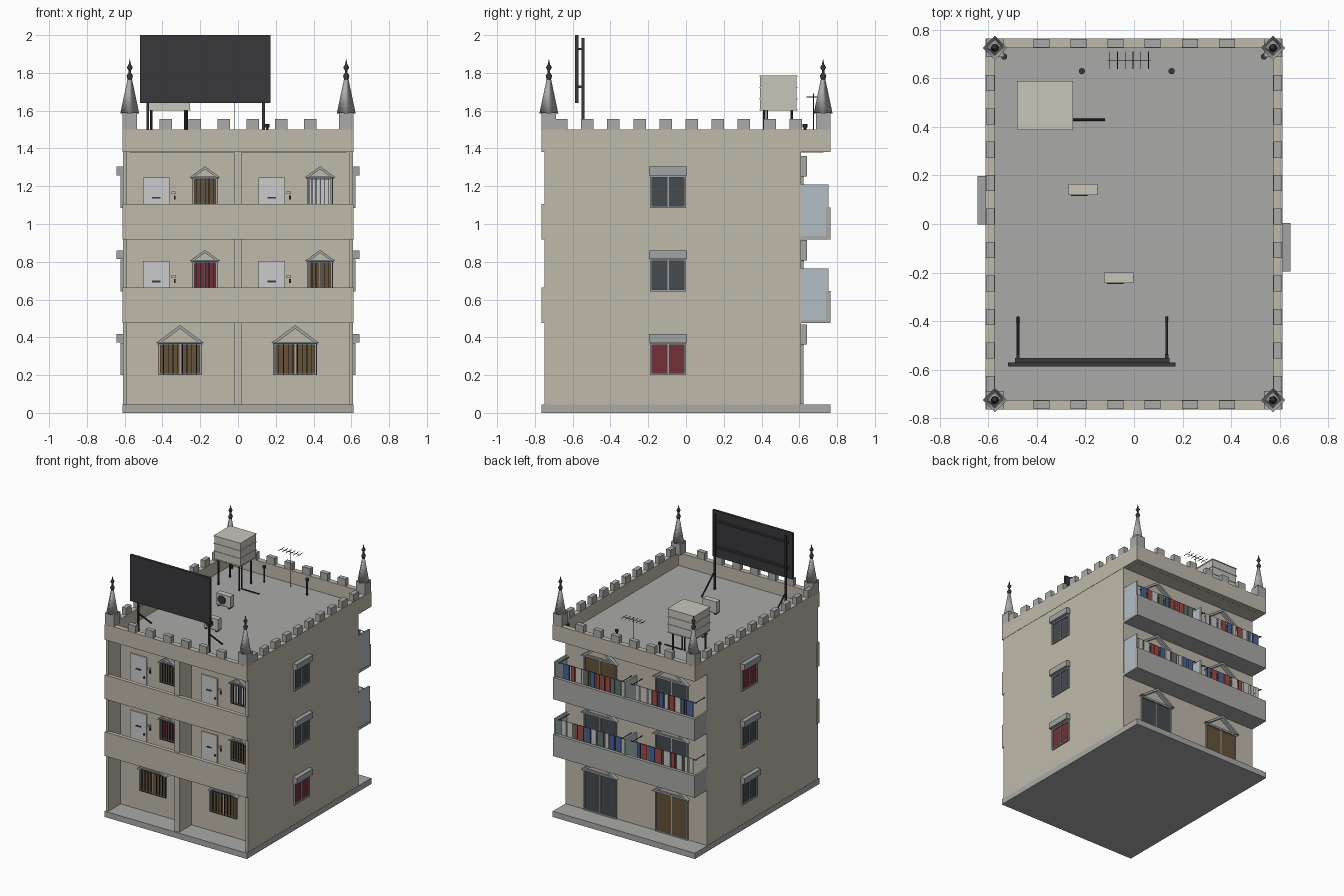
import bpy, bmesh, math, random
from mathutils import Matrix, Vector

if "Cube" in bpy.data.objects:
    bpy.data.objects.remove(bpy.data.objects["Cube"])

random.seed(4)

def mat(name, r, g, b):
    m = bpy.data.materials.new(name)
    m.diffuse_color = (r, g, b, 1)
    m.use_nodes = True
    m.node_tree.nodes["Principled BSDF"].inputs["Base Color"].default_value = m.diffuse_color
    return m

WALL = mat("wall", .53, .49, .41)
STONE = mat("stone", .40, .40, .39)
DARK = mat("dark_metal", .04, .04, .045)
GLASS = mat("dark_glass", .06, .07, .08)
RED = mat("red", .17, .03, .04)
BROWN = mat("brown", .13, .085, .04)
PALE = mat("pale", .58, .60, .60)
PANEL = mat("blue_panel", .45, .52, .55)
FRAME = mat("frame", .36, .37, .38)
CREAM = mat("cream", .58, .56, .50)
CLOTHES = [mat("cloth_white", .6, .58, .54), mat("cloth_red", .35, .07, .06),
           mat("cloth_blue", .07, .12, .3), mat("cloth_green", .12, .17, .15)]

def finish(name, bm, m=None, smooth=False, M=Matrix()):
    bmesh.ops.transform(bm, matrix=M, verts=bm.verts)
    bmesh.ops.recalc_face_normals(bm, faces=bm.faces)
    me = bpy.data.meshes.new(name)
    bm.to_mesh(me)
    bm.free()
    for p in me.polygons:
        p.use_smooth = smooth
    ob = bpy.data.objects.new(name, me)
    bpy.context.collection.objects.link(ob)
    if m:
        me.materials.append(m)
    return ob

def boxes(name, specs, m=None, M=Matrix()):
    """Each spec: x0, x1, y0, y1, z0, z1"""
    bm = bmesh.new()
    for x0, x1, y0, y1, z0, z1 in specs:
        T = Matrix.Translation(((x0+x1)/2, (y0+y1)/2, (z0+z1)/2))
        bmesh.ops.create_cube(bm, size=1, matrix=T @ Matrix.Diagonal((x1-x0, y1-y0, z1-z0, 1)))
    return finish(name, bm, m, M=M)

def rods(name, segs, r, m=None, n=8):
    bm = bmesh.new()
    for a, b in segs:
        a, b = Vector(a), Vector(b)
        R = (b-a).to_track_quat('Z', 'Y').to_matrix().to_4x4()
        bmesh.ops.create_cone(bm, cap_ends=True, segments=n, radius1=r, radius2=r,
                              depth=(b-a).length, matrix=Matrix.Translation((a+b)/2) @ R)
    return finish(name, bm, m)

def prism(name, pts, y0, y1, m, M):
    bm = bmesh.new()
    f = bm.faces.new([bm.verts.new((x, y0, z)) for x, z in pts])
    g = bmesh.ops.extrude_face_region(bm, geom=[f])
    bmesh.ops.translate(bm, vec=(0, y1-y0, 0), verts=[v for v in g['geom'] if isinstance(v, bmesh.types.BMVert)])
    return finish(name, bm, m, M=M)

def gable(M, w, z, h, t=.02):
    s = t * w / h
    prism("gable_trim", [(-w, z), (0, z+h), (w, z), (w-s, z), (0, z+h-t), (s-w, z)], -.03, 0, FRAME, M)
    boxes("gable_lintel", [(-w+.01, w-.01, -.014, 0, z-.008, z+.006)], FRAME, M)

def window(M, w, h, glass, bars=0, t=.01):
    """Framed window facing -y, bottom centre at the origin"""
    w /= 2
    boxes("window_glass", [(-w+t, w-t, -.004, .002, t, h-t)], glass, M)
    boxes("window_frame", [(-w, -w+t, -.012, 0, 0, h), (w-t, w, -.012, 0, 0, h), (-w+t, w-t, -.012, 0, 0, t),
                           (-w+t, w-t, -.012, 0, h-t, h), (-.004, .004, -.009, 0, t, h-t)], FRAME, M)
    if bars:
        boxes("window_bars", [(-w+2*w*i/bars-.002, -w+2*w*i/bars+.002, -.018, -.013, 0, h)
                              for i in range(bars+1)] + [(-w, w, -.018, -.013, z, z+.004) for z in (0, h-.004)], DARK, M)

def place(x, y, z, deg=0):
    return Matrix.Translation((x, y, z)) @ Matrix.Rotation(math.radians(deg), 4, 'Z')

# Main masses
FY, BY, EY, EX, ROOF = -.60, .61, .765, .612, 1.40
boxes("plinth", [(-EX, EX, -EY, EY, 0, .045)], STONE)
boxes("building_core", [(-.61, .61, FY, BY, .045, 1.38)], WALL)
boxes("gallery_fin_walls", [(a, b, -.75, FY, .045, 1.38) for a, b in ((-.61, -.59), (-.02, .02), (.59, .61))], WALL)
boxes("roof_deck", [(-.58, .58, -.73, .73, 1.381, ROOF)], STONE)
boxes("roof_parapet", [(-EX, EX, s*EY-.02-s*.02, s*EY+.02-s*.02, 1.38, 1.5) for s in (-1, 1)] +
      [(s*(EX-.02)-.02, s*(EX-.02)+.02, -EY+.04, EY-.04, 1.38, 1.5) for s in (-1, 1)], WALL)
boxes("roof_soffit", [(-.575, .575, -.728, .728, 1.379, 1.385)], WALL)

# Merlons along all four sides
m = []
for s in (-1, 1):
    for i in range(6):
        x = -.382 + i*.153
        m.append((x-.033, x+.033, s*.745-.018, s*.745+.018, 1.5, 1.555))
    for i in range(10):
        y = -.66 + i*.138
        m.append((s*.592-.018, s*.592+.018, y-.033, y+.033, 1.5, 1.555))
boxes("merlons", m, STONE)

# Corner spires: four-sided lathe with finial
def lathe(name, prof, m, M, n=4, smooth=True):
    bm = bmesh.new()
    vs = [bm.verts.new((r, 0, z)) for r, z in prof]
    es = [bm.edges.new(p) for p in zip(vs, vs[1:])]
    bmesh.ops.spin(bm, geom=vs+es, cent=(0, 0, 0), axis=(0, 0, 1), angle=2*math.pi, steps=n)
    bmesh.ops.remove_doubles(bm, verts=bm.verts, dist=1e-5)
    return finish(name, bm, m, smooth, M)

for sx in (-1, 1):
    for sy in (-1, 1):
        x, y = sx*.573, sy*.726
        boxes("spire_base", [(x-.038, x+.038, y-.038, y+.038, 1.5, 1.59)], STONE)
        lathe("corner_spire", [(0, 1.585), (.05, 1.585), (.011, 1.77), (0, 1.77)], STONE, place(x, y, 0))
        lathe("spire_finial", [(.012, 1.765), (.017, 1.785), (.007, 1.80), (.006, 1.812), (.016, 1.828),
                               (.006, 1.845), (0, 1.875)], DARK, place(x, y, 0), 8)

# Floors: front galleries and rear balconies
for k, z in enumerate((.475, .918)):
    boxes("gallery_slab", [(-.59, .59, -.745, FY, z, z+.018)], STONE)
    boxes("gallery_balustrade", [(-EX, EX, -EY, -.735, z, z+.188)], WALL)
    boxes("balcony_slab", [(-.61, .61, BY, .74, z, z+.018)], STONE)
    boxes("balcony_parapet", [(-.61, .61, .74, EY, z, z+.17), (-.61, -.595, BY, .74, z+.018, z+.17)], STONE)
    boxes("balcony_screens", [(a-.012, a, BY, .755, z+.018, z+.29) for a in (.608, .006)], PANEL)
    # Laundry poles, brackets and clothes
    rods("laundry_poles", [((a, .725, z+.275), (a+.57, .725, z+.275)) for a in (-.6, .02)] +
         [((a, BY, z+.275), (a, .735, z+.275)) for a in (-.59, -.05, .04, .58)], .003, DARK, 6)
    sets = {c: [] for c in CLOTHES}
    for a in (-.57, .05):
        x = a
        while x < a+.48:
            w = random.uniform(.025, .055)
            sets[random.choice(CLOTHES)].append((x, x+w, .721, .729, z+random.uniform(.10, .16), z+.278))
            x += w + random.uniform(.005, .022)
    for c, spec in sets.items():
        if spec:
            boxes("laundry", spec, c)

# Ground floor front windows
for x in (-.307, .303):
    M = place(x, FY, .2)
    window(M, .225, .17, BROWN, 9)
    gable(M, .128, .17, .095)

# Gallery doors, windows and fittings
for z, cols in ((.493, (RED, BROWN)), (.936, (BROWN, PALE))):
    for x, c in zip((-.175, .435), cols):
        M = place(x, FY, z+.155)
        window(M, .13, .155, c, 6)
        gable(M, .083, .155, .06, .016)
        D = place(x-.257, FY, z)
        boxes("apartment_door", [(-.07, .07, -.01, 0, 0, .31)], PALE, D)
        boxes("mail_slot", [(-.022, .022, -.014, -.009, .198, .208)], DARK, D)
        boxes("door_handle", [(.05, .06, -.022, -.009, .15, .16)], DARK, D)
        boxes("intercom", [(.092, .102, -.01, 0, .195, .215)], DARK, D)
        boxes("wall_lamp", [(.08, .102, -.016, 0, .222, .236)], CREAM, D)

# Rear glazed doors
for z, cols in ((.046, (BROWN, GLASS)), (.493, (GLASS, GLASS)), (.936, (GLASS, BROWN))):
    for x, c in zip((-.307, .307), cols):
        M = place(x, BY, z, 180)
        window(M, .28, .315, c)
        gable(M, .155, .315, .108)

# Side windows with shutter boxes
for s, y, cols in ((1, -.095, (RED, GLASS, GLASS)), (-1, .098, (GLASS, GLASS, RED))):
    for i, c in enumerate(cols):
        M = place(s*.61, y, .2+.443*i, s*90)
        window(M, .19, .17, c)
        boxes("shutter_box", [(-.1, .1, -.034, 0, .172, .218)], FRAME, M)

# Billboard with posts and struts
boxes("billboard_panel", [(-.52, .172, -.588, -.57, 1.64, 2.0)], DARK)
boxes("billboard_posts", [(x-.007, x+.007, -.552, -.538, ROOF, 1.985) for x in (-.478, .135)] +
      [(-.49, .147, -.57, -.552, z, z+.012) for z in (1.72, 1.92)], DARK)
rods("billboard_struts", [((x, -.54, 1.535), (x, -.385, ROOF)) for x in (-.478, .135)], .006, DARK)

# Water tank on legs
boxes("water_tank", [(-.478, -.255, .392, .585, 1.602, 1.785)] +
      [(-.482, -.251, .388, .589, z, z+.006) for z in (1.60, 1.66, 1.72, 1.78)], CREAM)
rods("tank_legs", [((x, y, ROOF), (x, y, 1.602)) for x in (-.46, -.28) for y in (.415, .56)], .007, DARK)
rods("tank_pipe", [((-.27, .43, ROOF+.012), (-.12, .43, ROOF+.012)), ((-.27, .43, ROOF+.012), (-.27, .43, 1.61))], .005, DARK)

# Air conditioners
for x, y in ((-.21, .142), (-.063, -.222)):
    boxes("air_conditioner", [(x-.06, x+.06, y-.022, y+.022, 1.412, 1.5)] , CREAM)
    boxes("air_conditioner_feet", [(x+a-.006, x+a+.006, y-.022, y+.022, ROOF, 1.412) for a in (-.045, .045)], DARK)
    rods("air_conditioner_fan", [((x-.015, y-.021, 1.456), (x-.015, y-.026, 1.456))], .034, DARK, 16)

# Roof vents with caps
V = [(-.215, .63, 1.53), (.155, .63, 1.53), (-.535, .69, 1.5), (.535, .69, 1.5)]
rods("vent_pipes", [((x, y, ROOF), (x, y, z)) for x, y, z in V], .007, DARK)
rods("vent_caps", [((x, y, z-.018), (x, y, z)) for x, y, z in V], .013, DARK, 10)

# Aerial
rods("aerial", [((-.02, .675, ROOF), (-.02, .675, 1.69)), ((-.11, .675, 1.67), (.07, .675, 1.67))] +
     [((-.10+i*.032, .675-.036, 1.672), (-.10+i*.032, .675+.036, 1.672)) for i in range(6)], .002, DARK, 6)
